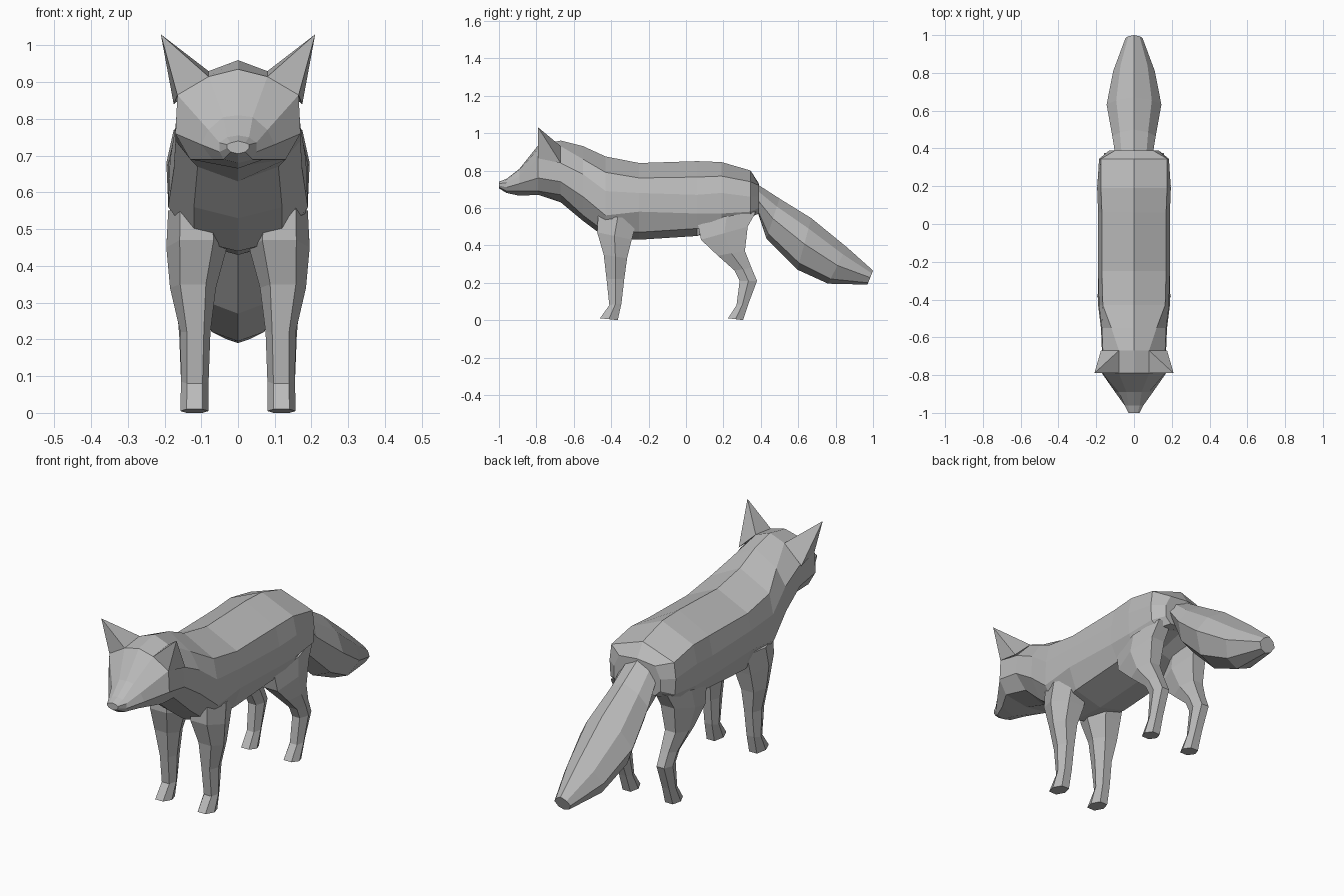
import bpy
import bmesh

# Remove the default cube only
default_cube = bpy.data.objects.get("Cube")
if default_cube:
    bpy.data.objects.remove(default_cube, do_unlink=True)

# One plain grey for the whole animal
grey = bpy.data.materials.new("plain_grey")
grey.use_nodes = True
tone = (0.5, 0.5, 0.5, 1)
grey.diffuse_color = tone
for node in grey.node_tree.nodes:
    if node.type == "BSDF_PRINCIPLED":
        node.inputs["Base Color"].default_value = tone
        node.inputs["Roughness"].default_value = 0.9


def finish(name, bm):
    """Turn a bmesh into a flat shaded object with outward normals."""
    bmesh.ops.recalc_face_normals(bm, faces=bm.faces[:])
    mesh = bpy.data.meshes.new(name)
    bm.to_mesh(mesh)
    bm.free()
    mesh.materials.append(grey)
    obj = bpy.data.objects.new(name, mesh)
    bpy.context.scene.collection.objects.link(obj)
    return obj


def loft(name, rings):
    """Skin a row of equally long point rings and cap both ends."""
    bm = bmesh.new()
    loops = [[bm.verts.new(point) for point in ring] for ring in rings]
    for near, far in zip(loops, loops[1:]):
        count = len(near)
        for i in range(count):
            j = (i + 1) % count
            bm.faces.new((near[i], near[j], far[j], far[i]))
    bm.faces.new(loops[0])
    bm.faces.new(loops[-1])
    return finish(name, bm)


def mirrored_ring(half):
    """Complete a half section whose ends lie on the centre plane."""
    other_side = [(-x, y, z) for x, y, z in reversed(half[1:-1])]
    return half + other_side


def section(y, top, ridge, upper, lower, keel, bottom):
    """Body section: centre heights plus four (x, z) corners."""
    half = [(0, y, top)]
    half += [(x, y, z) for x, z in (ridge, upper, lower, keel)]
    half.append((0, y, bottom))
    return mirrored_ring(half)


# Head, from the nose tip to the back of the skull
head = [
    section(-1, .74, (.02, .735), (.03, .73), (.03, .72), (.02, .71), .705),
    section(-.96, .755, (.03, .75), (.05, .735), (.05, .71), (.04, .69), .68),
    section(-.89, .81, (.04, .805), (.08, .77), (.1, .73), (.07, .69), .665),
    section(-.79, .935, (.08, .915), (.165, .865), (.17, .76), (.13, .69), .67),
    section(-.67, .96, (.08, .93), (.165, .84), (.17, .74), (.11, .67), .63),
]

# Neck, back, belly and rump
torso = [
    section(-.55, .93, (.12, .86), (.17, .78), (.175, .66), (.12, .56), .53),
    section(-.43, .875, (.165, .79), (.185, .69), (.19, .56), (.12, .47), .44),
    section(-.25, .84, (.17, .76), (.19, .68), (.19, .58), (.15, .47), .43),
    section(.06, .85, (.17, .765), (.19, .67), (.19, .57), (.15, .49), .45),
    section(.19, .845, (.175, .77), (.195, .68), (.19, .57), (.16, .49), .54),
    section(.345, .8, (.175, .74), (.185, .66), (.18, .58), (.14, .55), .58),
    section(.39, .73, (.1, .72), (.13, .66), (.13, .6), (.1, .57), .57),
]
loft("body", head + torso)


# Tail: each section leans along the brush
def tail_section(top, bottom, width):
    half = []
    for across, drop in ((0, 0), (.65, .2), (1, .5), (.65, .87), (0, 1)):
        y = top[0] + (bottom[0] - top[0]) * drop
        z = top[1] + (bottom[1] - top[1]) * drop
        half.append((across * width, y, z))
    return mirrored_ring(half)


loft("tail", [
    tail_section((.36, .74), (.385, .57), .1),
    tail_section((.5, .65), (.43, .435), .115),
    tail_section((.67, .545), (.595, .27), .145),
    tail_section((.86, .39), (.76, .195), .11),
    tail_section((1, .265), (.97, .19), .045),
])


# Legs: six sided sections given by front, back, inner and outer limits
def leg_section(side, front, back, inner, outer):
    inset = (outer - inner) * .22
    middle = [(a + b) / 2 for a, b in zip(front, back)]
    corners = (
        (inner + inset, front), (outer - inset, front), (outer, middle),
        (outer - inset, back), (inner + inset, back), (inner, middle),
    )
    return [(side * x, y, z) for x, (y, z) in corners]


FRONT_LEG = [
    ((-.47, .56), (-.26, .54), .04, .19),
    ((-.475, .47), (-.29, .43), .03, .195),
    ((-.44, .35), (-.315, .33), .06, .185),
    ((-.425, .22), (-.33, .22), .075, .157),
    ((-.41, .08), (-.345, .09), .08, .155),
    ((-.46, .01), (-.365, 0), .08, .157),
]
HIND_LEG = [
    ((.06, .53), (.375, .58), .06, .185),
    ((.08, .43), (.33, .5), .06, .195),
    ((.17, .345), (.315, .37), .08, .185),
    ((.26, .265), (.35, .28), .085, .165),
    ((.287, .21), (.38, .21), .085, .16),
    ((.27, .08), (.335, .09), .085, .155),
    ((.225, .01), (.305, 0), .08, .157),
]


# Ears: pyramids rising from the skull corners
def ear(name, side):
    points = (
        (.08, -.79, .915), (.165, -.79, .865),
        (.08, -.67, .93), (.175, -.67, .84), (.21, -.79, 1.03),
    )
    bm = bmesh.new()
    for x, y, z in points:
        bm.verts.new((side * x, y, z))
    bmesh.ops.convex_hull(bm, input=bm.verts[:])
    return finish(name, bm)


# Paired parts on both sides
for label, side in (("left", 1), ("right", -1)):
    for part, profile in (("front_leg", FRONT_LEG), ("hind_leg", HIND_LEG)):
        loft(f"{label}_{part}", [leg_section(side, *row) for row in profile])
    ear(f"{label}_ear", side)
